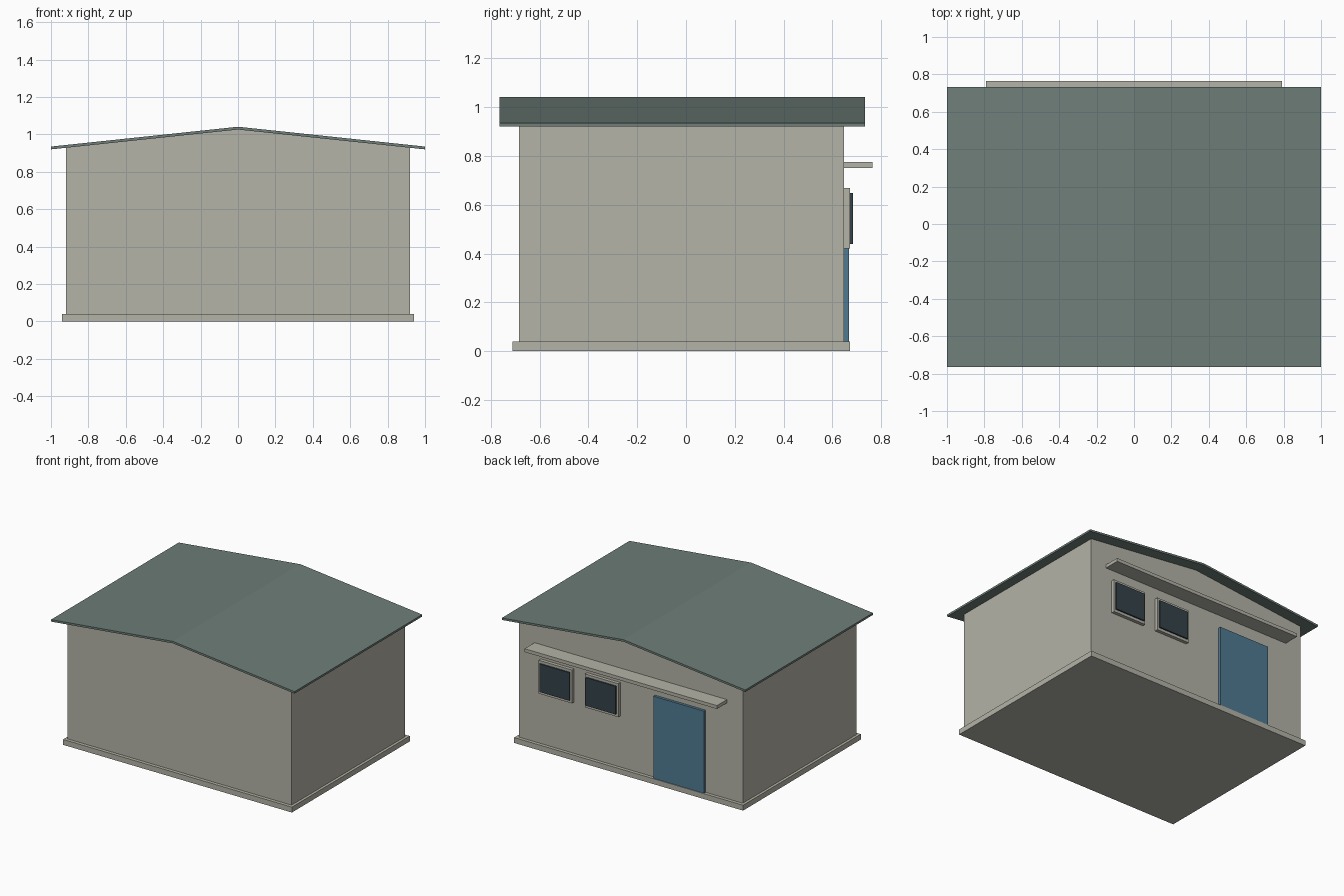
import bpy

if "Cube" in bpy.data.objects:
    bpy.data.objects.remove(bpy.data.objects["Cube"])


def linear(c):
    c /= 255
    return c / 12.92 if c <= 0.04045 else ((c + 0.055) / 1.055) ** 2.4


def material(name, rgb):
    m = bpy.data.materials.new(name)
    m.diffuse_color = (*[linear(c) for c in rgb], 1)
    m.use_nodes = True
    m.node_tree.nodes["Principled BSDF"].inputs["Base Color"].default_value = m.diffuse_color
    return m


plaster = material("plaster", (180, 179, 167))
roof_green = material("roof_green", (110, 126, 120))
door_blue = material("door_blue", (80, 122, 145))
dark_glass = material("dark_glass", (52, 66, 74))


def extrude_profile(name, profile, y0, y1, mat):
    """Solid from an (x, z) outline, running from y0 to y1."""
    n = len(profile)
    verts = [(x, y, z) for y in (y0, y1) for x, z in profile]
    faces = [tuple(range(n)), tuple(reversed(range(n, 2 * n)))]
    faces += [(i, i + n, (i + 1) % n + n, (i + 1) % n) for i in range(n)]
    mesh = bpy.data.meshes.new(name)
    mesh.from_pydata(verts, [], faces)
    mesh.materials.append(mat)
    obj = bpy.data.objects.new(name, mesh)
    bpy.context.collection.objects.link(obj)
    return obj


def box(name, x0, x1, y0, y1, z0, z1, mat):
    return extrude_profile(name, [(x0, z0), (x1, z0), (x1, z1), (x0, z1)], y0, y1, mat)


# Foundation slab
box("foundation", -0.94, 0.94, -0.71, 0.673, 0, 0.04, plaster)

# Gabled walls
extrude_profile("walls", [(-0.92, 0.04), (0.92, 0.04), (0.92, 0.93),
                          (0, 1.026), (-0.92, 0.93)], -0.685, 0.648, plaster)

# Thin pitched roof with overhang
extrude_profile("roof", [(-1, 0.92), (0, 1.026), (1, 0.92),
                         (1, 0.935), (0, 1.041), (-1, 0.935)], -0.765, 0.733, roof_green)

# Canopy above the back openings
box("canopy", -0.79, 0.79, 0.645, 0.765, 0.75, 0.775, plaster)

# Door
box("door", -0.615, -0.2, 0.645, 0.668, 0.04, 0.65, door_blue)

# Two windows: surround with a raised dark pane
for i, x in enumerate((0.603, 0.222), 1):
    box(f"window_frame_{i}", x - 0.137, x + 0.137, 0.645, 0.673, 0.42, 0.668, plaster)
    box(f"window_pane_{i}", x - 0.123, x + 0.123, 0.67, 0.684, 0.44, 0.648, dark_glass)
